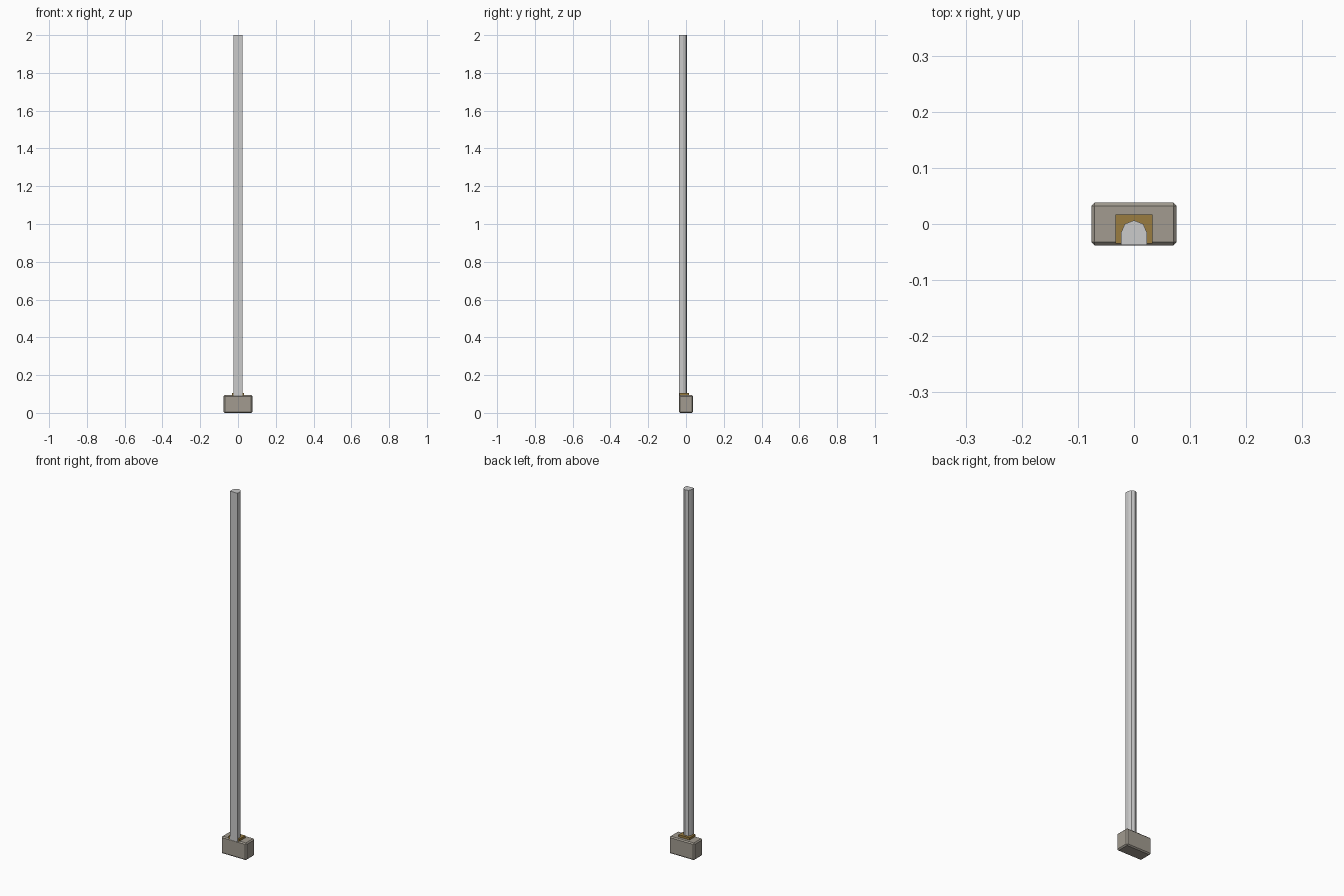
import bpy, bmesh

if "Cube" in bpy.data.objects:
    bpy.data.objects.remove(bpy.data.objects["Cube"])


def material(name, rgb):
    m = bpy.data.materials.new(name)
    m.diffuse_color = (*rgb, 1)
    m.use_nodes = True
    m.node_tree.nodes["Principled BSDF"].inputs["Base Color"].default_value = m.diffuse_color
    return m


def prism(name, half, z0, z1, mat=None, bevel=0):
    """Extrude a profile mirrored in x; half lists its x > 0 side, front to back."""
    outline = half + [(-x, y) for x, y in reversed(half) if x > 0]
    bm = bmesh.new()
    base = bm.faces.new([bm.verts.new((x, y, z0)) for x, y in outline])
    top = bmesh.ops.extrude_face_region(bm, geom=[base], use_keep_orig=True)["geom"]
    bmesh.ops.translate(bm, vec=(0, 0, z1 - z0),
                        verts=[v for v in top if isinstance(v, bmesh.types.BMVert)])
    bmesh.ops.recalc_face_normals(bm, faces=bm.faces)
    if bevel:
        bmesh.ops.bevel(bm, geom=bm.edges[:], offset=bevel, segments=1, affect='EDGES')
    mesh = bpy.data.meshes.new(name)
    bm.to_mesh(mesh)
    bm.free()
    obj = bpy.data.objects.new(name, mesh)
    bpy.context.collection.objects.link(obj)
    if mat:
        mesh.materials.append(mat)
    return obj


stone = material("stone", (0.36, 0.33, 0.28))
brass = material("brass", (0.32, 0.20, 0.05))

# Chamfered foot block
prism("foot_block", [(0.076, -0.038), (0.076, 0.038)], 0, 0.094, stone, 0.006)

# Thin collar around the foot of the post
prism("collar", [(0.033, -0.0345), (0.033, 0.0165)], 0.088, 0.106, brass)

# Tall half-round post with a flat front
prism("post", [(0.0, -0.0375), (0.023, -0.0375), (0.023, -0.015), (0.0165, 0.0), (0.0, 0.0065)],
      0.089, 2.0)
